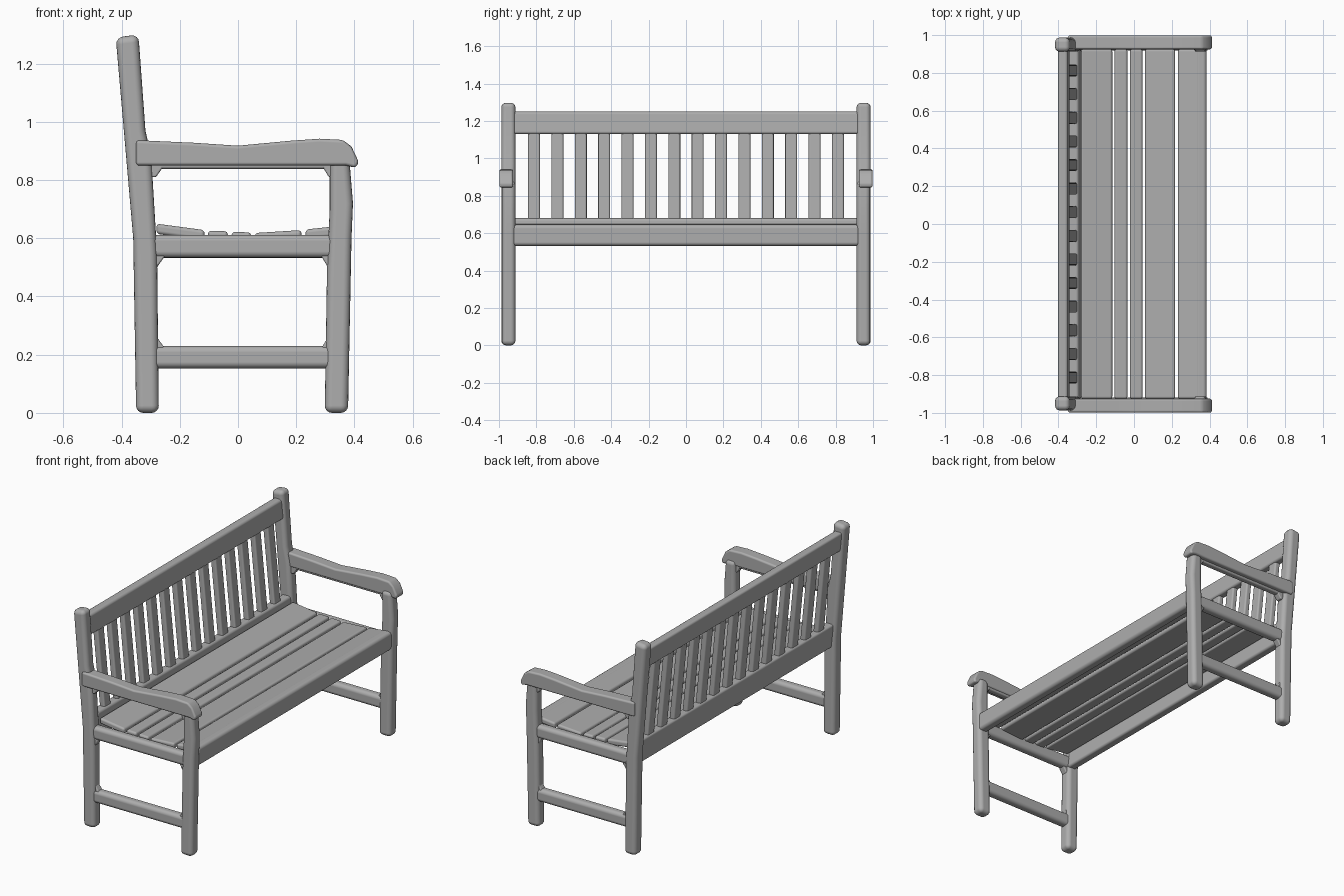
import bpy
import bmesh

if "Cube" in bpy.data.objects:
    bpy.data.objects.remove(bpy.data.objects["Cube"])

grey = bpy.data.materials.new("weathered_grey")
grey.use_nodes = True
colour = (0.42, 0.42, 0.42, 1)
grey.diffuse_color = colour
grey.node_tree.nodes["Principled BSDF"].inputs["Base Color"].default_value = colour


def prism(name, profile, y0, y1, bevel=0.02, mirror=True):
    """Extrude an x-z outline from y0 to y1, round it, optionally mirror it across y."""
    bm = bmesh.new()
    face = bm.faces.new([bm.verts.new((x, y0, z)) for x, z in profile])
    ext = bmesh.ops.extrude_face_region(bm, geom=[face])
    verts = [v for v in ext["geom"] if isinstance(v, bmesh.types.BMVert)]
    bmesh.ops.translate(bm, verts=verts, vec=(0, y1 - y0, 0))
    bmesh.ops.recalc_face_normals(bm, faces=bm.faces)
    mesh = bpy.data.meshes.new(name)
    bm.to_mesh(mesh)
    bm.free()
    mesh.materials.append(grey)
    mesh.shade_smooth()
    obj = bpy.data.objects.new(name, mesh)
    bpy.context.collection.objects.link(obj)
    if mirror:
        mod = obj.modifiers.new("mirror", "MIRROR")
        mod.use_axis = (False, True, False)
    mod = obj.modifiers.new("round", "BEVEL")
    mod.width = bevel
    mod.segments = 4
    mod.limit_method = "ANGLE"
    mod.harden_normals = True
    return obj


def box(x0, x1, z0, z1):
    return [(x0, z0), (x1, z0), (x1, z1), (x0, z1)]


def leaning(z0, z1, thickness):
    """Outline of a board lying in the tilted plane of the backrest."""
    def mid(z):
        return -0.312 - (z - 0.6) * 0.1
    h = thickness / 2
    return [(mid(z0) - h, z0), (mid(z0) + h, z0), (mid(z1) + h, z1), (mid(z1) - h, z1)]


# Posts and legs
prism("back_post", [(-0.35, 0), (-0.272, 0), (-0.278, 0.55), (-0.298, 0.88),
                    (-0.318, 0.97), (-0.342, 1.30), (-0.42, 1.29), (-0.36, 0.6)],
      0.912, 0.987, 0.025)
prism("front_leg", [(0.298, 0), (0.378, 0), (0.39, 0.6), (0.395, 0.72),
                    (0.382, 0.88), (0.315, 0.88), (0.315, 0.7), (0.306, 0.5)],
      0.912, 0.985, 0.025)

# Armrest with a dip in the middle and a drooping nose
prism("armrest", [(-0.35, 0.85), (0.31, 0.85), (0.37, 0.85), (0.405, 0.842),
                  (0.415, 0.862), (0.39, 0.915), (0.36, 0.938), (0.28, 0.942),
                  (0.18, 0.935), (0.0, 0.918), (-0.15, 0.928), (-0.35, 0.937)],
      0.925, 0.998, 0.025)
prism("armrest_underside", box(-0.31, 0.33, 0.838, 0.87), 0.932, 0.97, 0.01)

# Side rails
prism("side_seat_rail", box(-0.31, 0.34, 0.533, 0.612), 0.918, 0.975, 0.022)
prism("side_stretcher", box(-0.31, 0.34, 0.153, 0.23), 0.92, 0.978, 0.022)

# Small fillets where the rails meet the posts
for label, z, s in (("stretcher_top", 0.22, 1), ("seat_rail_bottom", 0.54, -1),
                    ("armrest_bottom", 0.855, -1)):
    prism(label + "_back_fillet", [(-0.3, z), (-0.25, z), (-0.282, z + s * 0.045), (-0.3, z + s * 0.045)],
          0.93, 0.97, 0.006)
    prism(label + "_front_fillet", [(0.33, z), (0.285, z), (0.312, z + s * 0.045), (0.33, z + s * 0.045)],
          0.93, 0.97, 0.006)

# Long rails
prism("front_apron", box(0.325, 0.385, 0.532, 0.645), -0.93, 0.93, 0.02, False)
prism("back_lower_rail", leaning(0.532, 0.68, 0.055), -0.93, 0.93, 0.015, False)
prism("back_top_rail", leaning(1.13, 1.25, 0.052), -0.93, 0.93, 0.015, False)

# Seat slats, dished slightly from back to front
seat = [(-0.28, -0.115, 0.65, 0.628), (-0.103, -0.035, 0.626, 0.624), (-0.022, 0.045, 0.622, 0.62),
        (0.058, 0.218, 0.618, 0.628), (0.232, 0.37, 0.63, 0.645)]
for i, (x0, x1, z0, z1) in enumerate(seat):
    prism(f"seat_slat_{i + 1}", [(x0, z0 - 0.035), (x1, z1 - 0.035), (x1, z1), (x0, z0)],
          -0.925, 0.925, 0.012, False)

# Upright backrest slats
pitch = 0.125
for i in range(7):
    y = pitch * (i + 0.5)
    prism(f"back_slat_{i + 1}", leaning(0.66, 1.15, 0.035), y - 0.032, y + 0.032, 0.01)
